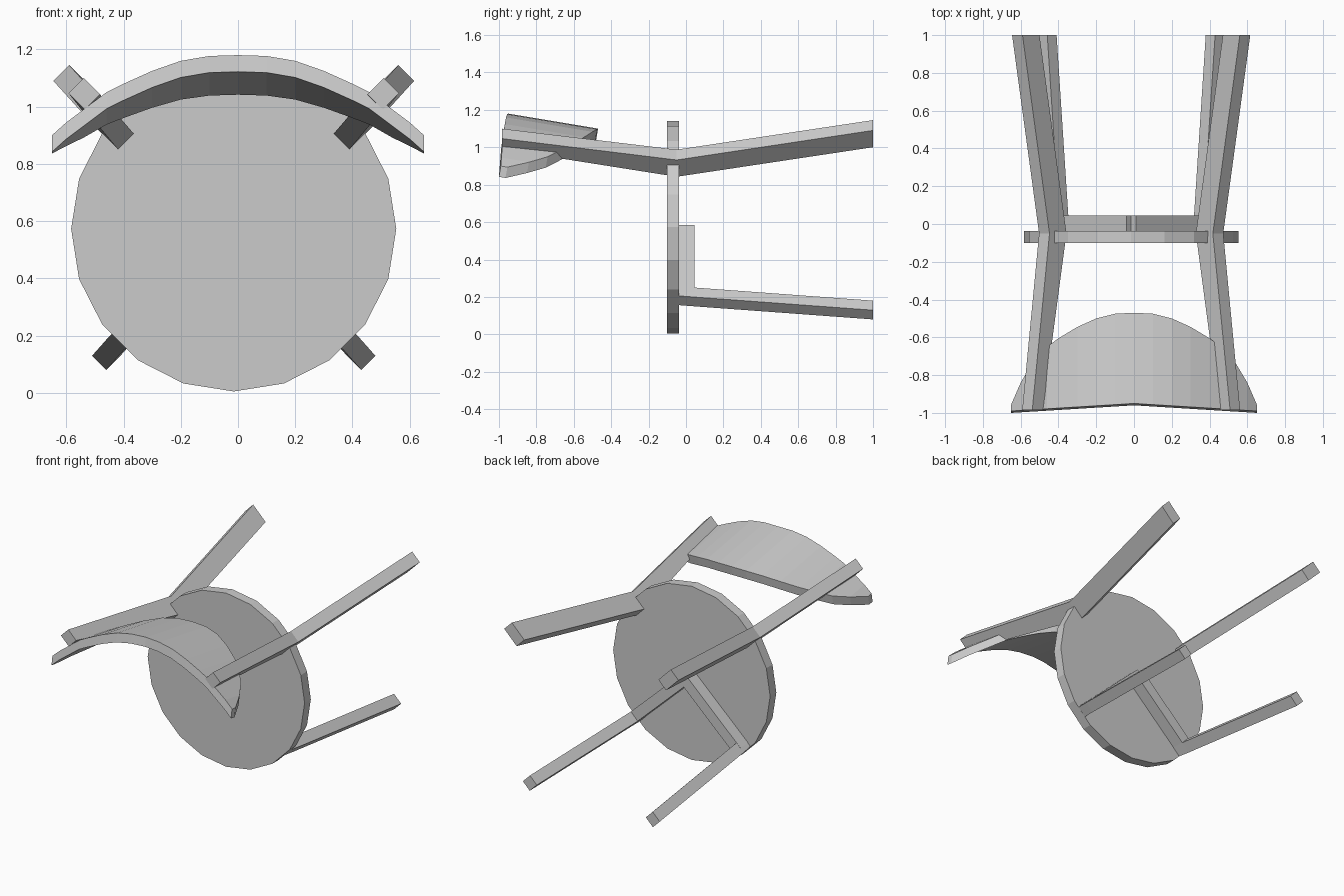
import bpy, bmesh
from math import sqrt, pi
from mathutils import Matrix

if "Cube" in bpy.data.objects:
    bpy.data.objects.remove(bpy.data.objects["Cube"])

CX = -0.015          # symmetry line of seat and legs
H = sqrt(0.5)


def loft(name, sections):
    """Skin a list of equal-length closed sections and cap both ends."""
    bm = bmesh.new()
    rings = [[bm.verts.new(p) for p in s] for s in sections]
    n = len(rings[0])
    for a, b in zip(rings, rings[1:]):
        for i in range(n):
            j = (i + 1) % n
            bm.faces.new((a[i], a[j], b[j], b[i]))
    bm.faces.new(rings[0])
    bm.faces.new(rings[-1])
    bmesh.ops.recalc_face_normals(bm, faces=bm.faces)
    return finish(name, bm)


def finish(name, bm):
    me = bpy.data.meshes.new(name)
    bm.to_mesh(me)
    bm.free()
    ob = bpy.data.objects.new(name, me)
    bpy.context.collection.objects.link(ob)
    return ob


def diagonal(side, up, y, x, z, width, length):
    """Rectangle in the xz plane with its length pointing away from the seat centre."""
    pts = []
    for r, t in ((1, 1), (1, -1), (-1, -1), (-1, 1)):
        a, b = r * length / 2 * H, t * width / 2 * H
        pts.append((CX + side * (x + a + b), y, z + up * (a - b)))
    return pts


# seat disc
bm = bmesh.new()
bmesh.ops.create_cone(bm, cap_ends=True, segments=20, radius1=0.568, radius2=0.568, depth=0.064,
                      matrix=Matrix.Translation((CX, -0.069, 0.573)) @ Matrix.Rotation(pi / 2, 4, 'X'))
finish("seat", bm)

for side, tag in ((-1, "left"), (1, "right")):
    # back leg continuing into the backrest post
    loft("back_leg_" + tag, [
        diagonal(side, 1, 1.0, 0.558, 1.073, 0.078, 0.127),
        diagonal(side, 1, -0.05, 0.415, 0.915, 0.078, 0.127),
        diagonal(side, 1, -0.985, 0.522, 1.045, 0.075, 0.08)])
    # front leg
    loft("front_leg_" + tag, [
        diagonal(side, -1, 1.0, 0.445, 0.13, 0.07, 0.072),
        diagonal(side, -1, 0.045, 0.383, 0.2, 0.07, 0.072),
        diagonal(side, -1, -0.085, 0.375, 0.206, 0.07, 0.06)])
    # rail under the seat, from front leg to seat centre
    rail = []
    for x, z in ((0.385, 0.2), (0.0, 0.56)):
        o = 0.035 * H
        rail.append([(CX + side * (x + k * o), y, z + k * o)
                     for k, y in ((1, 0.045), (1, -0.05), (-1, -0.05), (-1, 0.045))])
    loft("under_rail_" + tag, rail)

# curved backrest: half profile of (x, top height, rounded edge y), mirrored
half = [(0, 1.18, -0.47), (0.1, 1.177, -0.475), (0.2, 1.16, -0.5), (0.3, 1.125, -0.545),
        (0.4, 1.08, -0.605), (0.46, 1.05, -0.65), (0.54, 0.99, -0.74),
        (0.60, 0.945, -0.84), (0.65, 0.9, -0.955)]
profile = [(-x, z, y) for x, z, y in half[:0:-1]] + half
sections = []
for x, z, far in profile:
    near = -0.95 - 0.04 * abs(x) / 0.65
    drop = 0.167 * (far - near)
    sections.append([(x, near, z), (x, far, z - drop),
                     (x, far - 0.01, z - drop - 0.058), (x, near - 0.01, z - 0.058)])
loft("backrest", sections)
